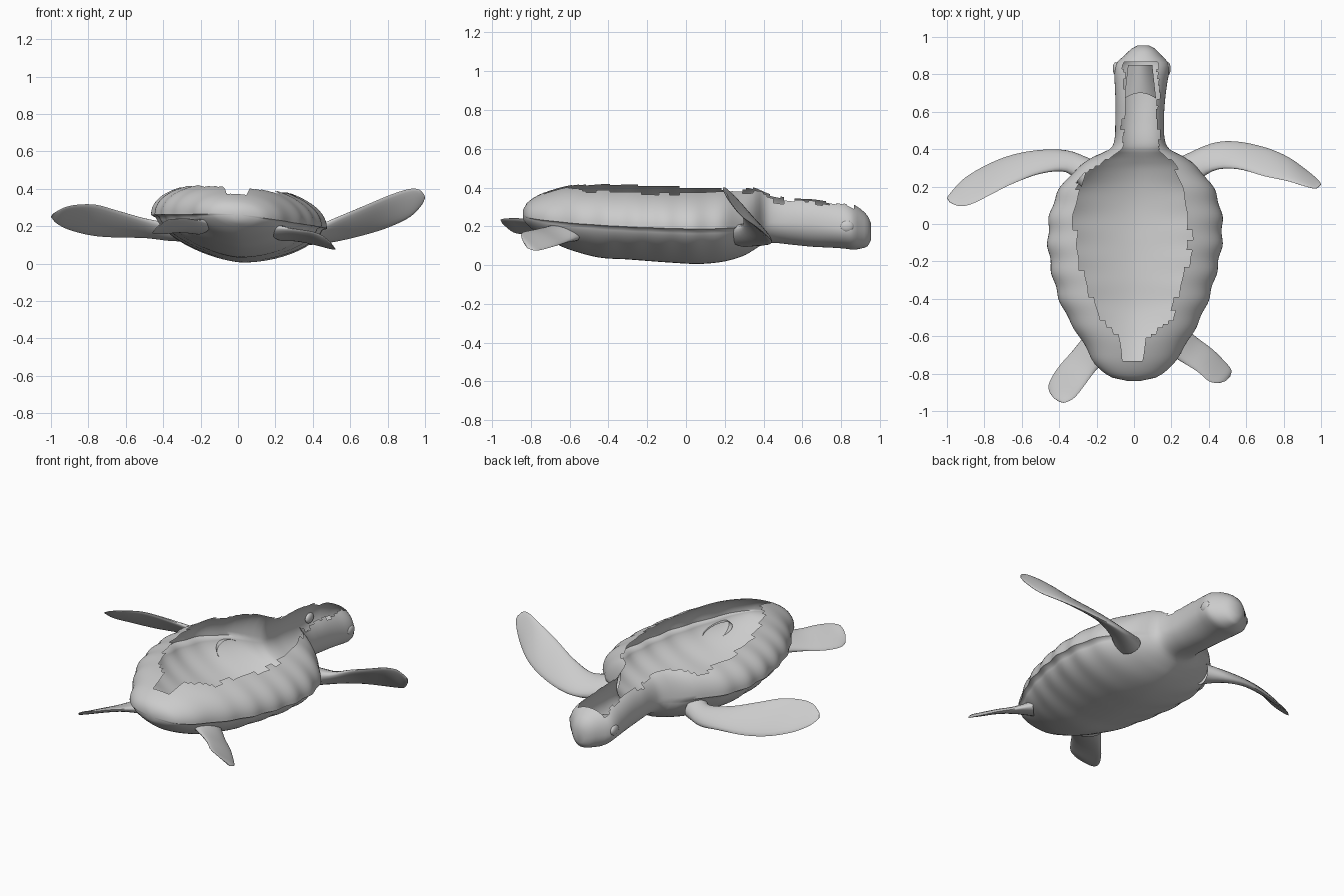
import bpy, bmesh, math, random
from mathutils import Vector

if "Cube" in bpy.data.objects:
    bpy.data.objects.remove(bpy.data.objects["Cube"])

random.seed(4)
grey = bpy.data.materials.new("plain grey")
grey.diffuse_color = (0.6, 0.6, 0.6, 1)
grey.use_nodes = True
grey.node_tree.nodes["Principled BSDF"].inputs["Base Color"].default_value = grey.diffuse_color


def finish(name, bm, angle=50):
    bmesh.ops.recalc_face_normals(bm, faces=bm.faces)
    me = bpy.data.meshes.new(name)
    bm.to_mesh(me)
    bm.free()
    me.materials.append(grey)
    ob = bpy.data.objects.new(name, me)
    bpy.context.collection.objects.link(ob)
    bpy.ops.object.select_all(action='DESELECT')
    ob.select_set(True)
    bpy.context.view_layer.objects.active = ob
    bpy.ops.object.shade_smooth_by_angle(angle=math.radians(angle))
    return ob


def table(rows, y, smooth=True):
    """Interpolate the columns of rows at y (first column)."""
    n = len(rows)
    i = max(k for k in range(n - 1) if rows[k][0] <= y or k == 0)
    a, b = rows[i], rows[i + 1]
    h = b[0] - a[0]
    t = min(1, max(0, (y - a[0]) / h))

    def slope(k, c):
        lo, hi = max(k - 1, 0), min(k + 1, n - 1)
        return (rows[hi][c] - rows[lo][c]) / (rows[hi][0] - rows[lo][0])
    out = []
    for c in range(1, len(a)):
        if smooth:
            out.append((2*t**3 - 3*t*t + 1) * a[c] + (t**3 - 2*t*t + t) * h * slope(i, c)
                       + (3*t*t - 2*t**3) * b[c] + (t**3 - t*t) * h * slope(i + 1, c))
        else:
            out.append(a[c] + (b[c] - a[c]) * t)
    return out


def loft(bm, rings):
    """Bridge closed rings; returns (face, ring index, point index)."""
    vs = [[bm.verts.new(p) for p in r] for r in rings]
    n = len(vs[0])
    return [(bm.faces.new((a[j], a[(j+1) % n], b[(j+1) % n], b[j])), i, j)
            for i, (a, b) in enumerate(zip(vs, vs[1:])) for j in range(n)], vs


# body, neck and head: y, centre x, half width, edge z, top z, bottom z
BODY = [
    (-.84, 0, .03, .26, .285, .235), (-.82, 0, .12, .255, .32, .21),
    (-.76, 0, .20, .25, .36, .16), (-.68, .005, .25, .245, .39, .115),
    (-.60, .005, .30, .24, .41, .08), (-.45, 0, .38, .235, .425, .04),
    (-.30, 0, .43, .23, .43, .03), (-.10, .005, .465, .225, .43, .015),
    (.07, .01, .455, .22, .43, .007), (.20, .015, .405, .22, .435, .02),
    (.30, .02, .32, .22, .43, .05), (.36, .025, .24, .22, .425, .085),
    (.40, .03, .16, .22, .41, .11), (.45, .03, .135, .22, .39, .115),
    (.55, .03, .13, .22, .37, .105), (.65, .033, .132, .215, .365, .095),
    (.75, .037, .14, .20, .35, .09), (.82, .042, .147, .19, .335, .085),
    (.86, .045, .14, .185, .315, .08), (.90, .048, .10, .18, .29, .085),
    (.94, .05, .06, .175, .25, .10), (.955, .05, .03, .17, .215, .13)]
# open back: y, left x, right x
HOLE = [(-.74, -.05, .05), (-.62, -.06, .06), (-.60, -.07, .10), (-.50, -.19, .20),
        (-.35, -.25, .25), (-.15, -.30, .30), (-.04, -.30, .30), (-.03, -.35, .30),
        (.10, -.32, .29), (.25, -.29, .25), (.33, -.17, .20), (.40, -.07, .13),
        (.60, -.05, .13), (.86, -.05, .13)]
N = 72
ROWS = 100


def body_ring(y):
    cx, hw, zm, zt, zb = table(BODY, y)
    shell = min(1, max(0, (.42 - y) / .1))          # 1 on the shell, 0 on the neck
    hw *= 1 + .012 * shell * math.sin(y * 42)       # scalloped shell edge
    pts = []
    for j in range(N):
        c, s = math.cos(2*math.pi*j/N), math.sin(2*math.pi*j/N)
        up = s >= -1e-6
        p = 2.15 if up else 2 - .35 * shell
        x = math.copysign(abs(c) ** (2/p), c) * hw
        z = abs(s) ** (2/p) * ((zt - zm) if up else (zb - zm))
        if not up:
            x *= 1 - .05 * shell                    # shell lip overhangs the belly
        pts.append((cx + x, y, zm + z - .075 * x * shell))
    return pts


ys = [-.84 + 1.795 * i / ROWS for i in range(ROWS + 1)]
bm = bmesh.new()
faces, vs = loft(bm, [body_ring(y) for y in ys])
bm.faces.new(vs[0])
bm.faces.new(vs[-1])
jag = [random.uniform(-.012, .012) for _ in range(ROWS)]
gone = []
for f, i, j in faces:
    c = f.calc_center_median()
    if j < N // 2 and -.74 < c.y < .86:
        left, right = table(HOLE, c.y, False)
        if left + jag[i // 3] < c.x < right + jag[i // 3 + 40]:
            gone.append(f)
bmesh.ops.delete(bm, geom=gone, context='FACES')
finish("body_neck_and_head", bm)


# flippers: leading edge point, trailing edge point, half thickness
def flipper(name, rows):
    rows = [(Vector(r[:3]), Vector(r[3:6]), r[6]) for r in rows]
    flat = [(k, *a, *b, t) for k, (a, b, t) in enumerate(rows)]
    mids = [(a + b) / 2 for a, b, _ in rows]
    rings = []
    steps = (len(rows) - 1) * 4
    for s in range(steps + 1):
        k = s / 4
        v = table(flat, k)
        a, b, th = Vector(v[:3]), Vector(v[3:6]), max(v[6], .002)
        i = min(int(k), len(rows) - 2)
        nrm = (a - b).cross(mids[i + 1] - mids[i]).normalized()
        mid, half = (a + b) / 2, (a - b) / 2
        rings.append([mid + half * math.cos(q) + nrm * th * math.sin(q)
                      for q in (2*math.pi*m/20 for m in range(20))])
    bm = bmesh.new()
    _, vs = loft(bm, rings)
    bm.faces.new(vs[-1])
    finish(name, bm, 70)


flipper("front_flipper_right", [
    (.26, .36, .12, .30, .20, .20, .06), (.42, .43, .11, .42, .285, .20, .032),
    (.55, .44, .125, .55, .295, .255, .022), (.70, .41, .16, .70, .255, .32, .017),
    (.82, .36, .20, .82, .23, .37, .014), (.92, .29, .25, .92, .20, .40, .010),
    (.98, .24, .31, .97, .19, .395, .007), (1.0, .215, .35, .995, .205, .37, .003)])
flipper("front_flipper_left", [
    (-.24, .35, .15, -.28, .20, .20, .06), (-.36, .39, .13, -.36, .28, .21, .035),
    (-.50, .395, .14, -.50, .27, .24, .022), (-.65, .37, .14, -.65, .215, .285, .017),
    (-.78, .32, .15, -.76, .16, .315, .014), (-.90, .25, .18, -.86, .11, .315, .010),
    (-.97, .18, .215, -.93, .095, .30, .006), (-1.0, .14, .25, -.985, .115, .27, .003)])
flipper("rear_flipper_right", [
    (.27, -.55, .14, .16, -.68, .20, .04), (.34, -.61, .12, .26, -.74, .19, .02),
    (.42, -.67, .10, .34, -.79, .18, .014), (.49, -.74, .08, .40, -.84, .17, .010),
    (.52, -.78, .075, .45, -.85, .15, .006), (.515, -.815, .085, .49, -.84, .12, .002)])
flipper("rear_flipper_left", [
    (-.25, -.58, .18, -.14, -.72, .22, .04), (-.33, -.68, .17, -.21, -.79, .23, .02),
    (-.40, -.76, .16, -.27, -.87, .24, .014), (-.45, -.84, .16, -.32, -.93, .24, .010),
    (-.455, -.89, .17, -.37, -.955, .235, .006), (-.43, -.93, .20, -.40, -.95, .22, .002)])

# eyes
for side, x in (("right", .180), ("left", -.097)):
    bm = bmesh.new()
    bmesh.ops.create_uvsphere(bm, u_segments=24, v_segments=12, radius=1)
    for v in bm.verts:
        v.co = Vector((x + v.co.x * .016, .83 + v.co.y * .035, .20 + v.co.z * .03))
    finish("eye_" + side, bm)

# arched mouth lining seen through the open head
bm = bmesh.new()
bmesh.ops.create_grid(bm, x_segments=12, y_segments=10, size=1)
for v in bm.verts:
    u, t = v.co.x, (v.co.y + 1) / 2
    v.co = Vector((.033 + u * (.085 - .02 * t), .70 + .15 * t - .03 * u * u * (1 - t),
                   .16 + .05 * (1 - u * u) + .03 * t))
finish("mouth_lining", bm)
